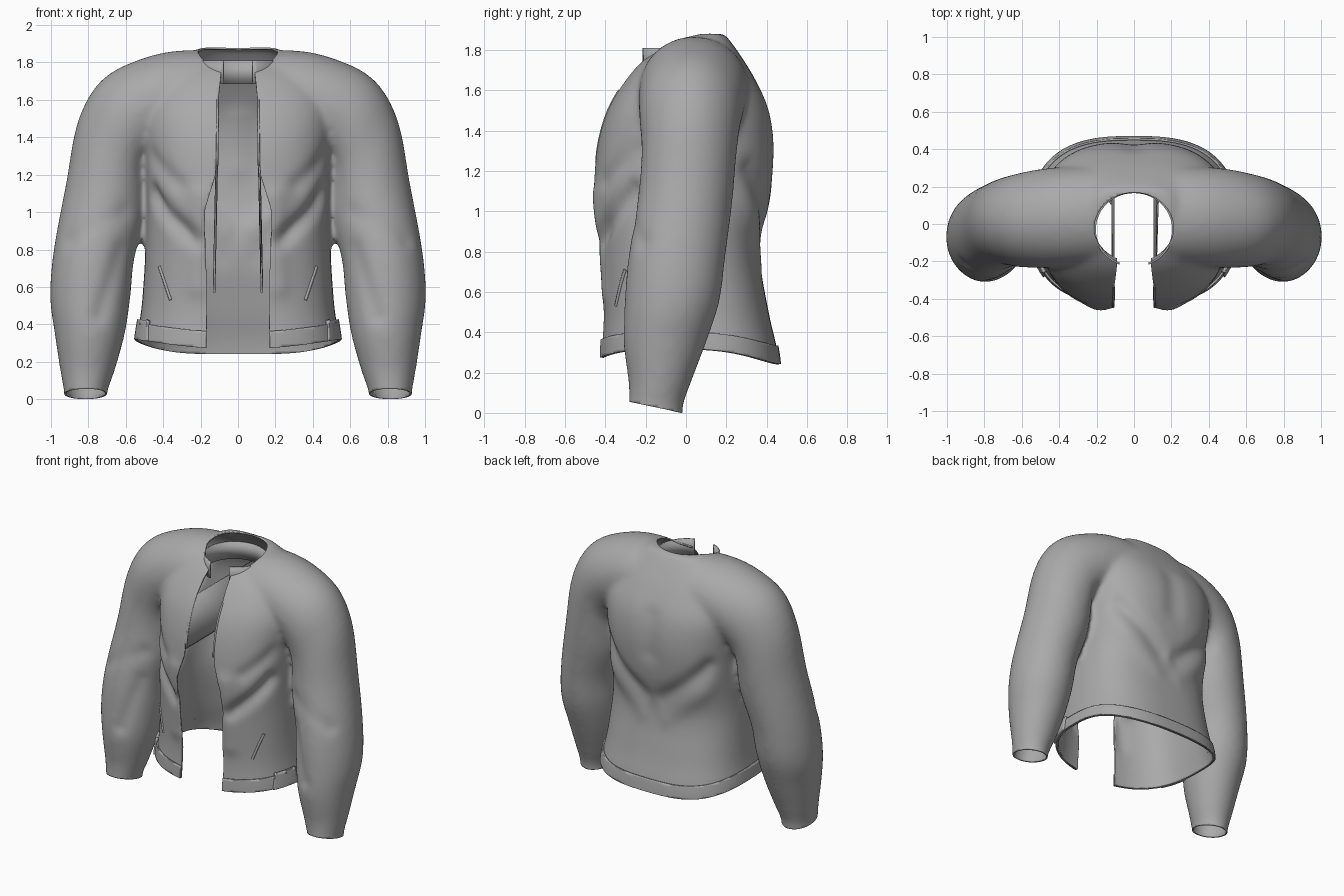
import bpy
import bmesh
from math import cos, sin, pi, exp, copysign
from mathutils import Vector
from mathutils.bvhtree import BVHTree
from mathutils.geometry import intersect_point_line

if "Cube" in bpy.data.objects:
    bpy.data.objects.remove(bpy.data.objects["Cube"])

# one plain grey for the whole garment
GREY = (0.4, 0.4, 0.4, 1)
cloth = bpy.data.materials.new("grey cloth")
cloth.use_nodes = True
cloth.diffuse_color = GREY
cloth.node_tree.nodes["Principled BSDF"].inputs["Base Color"].default_value = GREY


def add_object(name, data):
    obj = bpy.data.objects.new(name, data)
    bpy.context.collection.objects.link(obj)
    data.materials.clear()
    data.materials.append(cloth)
    return obj


def mesh_object(name, bm, thickness=0, offset=-1):
    mesh = bpy.data.meshes.new(name)
    bm.to_mesh(mesh)
    obj = add_object(name, mesh)
    if thickness:
        mod = obj.modifiers.new("thickness", 'SOLIDIFY')
        mod.thickness, mod.offset = thickness, offset
    bpy.ops.object.select_all(action='DESELECT')
    obj.select_set(True)
    bpy.context.view_layer.objects.active = obj
    bpy.ops.object.shade_smooth_by_angle(angle=0.8)
    return obj


def tube(name, points, radius):
    curve = bpy.data.curves.new(name, 'CURVE')
    curve.dimensions = '3D'
    curve.bevel_depth, curve.bevel_resolution = radius, 1
    curve.use_fill_caps = True
    spline = curve.splines.new('POLY')
    spline.points.add(len(points) - 1)
    for point, co in zip(spline.points, points):
        point.co = (*co, 1)
    add_object(name, curve)


def loft(bm, rings):
    rows = [[bm.verts.new(co) for co in ring] for ring in rings]
    n = len(rows[0])
    faces = [bm.faces.new(rows[0]), bm.faces.new(rows[-1])]
    for a, b in zip(rows, rows[1:]):
        for i in range(n):
            j = (i + 1) % n
            faces.append(bm.faces.new((a[i], a[j], b[j], b[i])))
    bmesh.ops.recalc_face_normals(bm, faces=faces)


def smooth_rows(rows, steps=4):
    # fill in sections between the given ones along a smooth spline
    result = []
    for i in range(len(rows) - 1):
        group = rows[max(i - 1, 0)], rows[i], rows[i + 1], rows[min(i + 2, len(rows) - 1)]
        for t in (k / steps for k in range(steps)):
            result.append([b + t / 2 * (c - a + t * (2 * a - 5 * b + 4 * c - d
                                                     + t * (3 * (b - c) + d - a)))
                           for a, b, c, d in zip(*group)])
    return result + [rows[-1]]


def lerp_table(table, z):
    for (z0, a), (z1, b) in zip(table, table[1:]):
        if z <= z1:
            return a + (b - a) * max(0, (z - z0) / (z1 - z0))
    return table[-1][1]


ANGLES = [2 * pi * i / 48 for i in range(48)]

# torso sections: height, half width, front y, back y
TORSO = [(.12, .55, -.425, .47), (.3, .545, -.425, .455), (.5, .515, -.415, .41),
         (.8, .495, -.43, .365), (1.05, .49, -.46, .415), (1.3, .5, -.445, .44),
         (1.5, .51, -.39, .415), (1.65, .47, -.3, .345), (1.75, .38, -.21, .285),
         (1.83, .28, -.09, .23), (1.88, .2, 0, .19)]
# sleeve sections: under point x z, upper point x z, centre y, half depth
SLEEVE = [(0, 1.35, 0, 1.85, .05, .27), (.3, 1.35, .3, 1.865, .04, .27),
          (.45, 1.3, .53, 1.815, .03, .265), (.5, 1.2, .73, 1.705, .02, .25),
          (.49, 1.08, .855, 1.49, .015, .235), (.5, .95, .92, 1.15, -.005, .235),
          (.555, .75, .985, .8, -.045, .24), (.575, .55, 1.005, .55, -.07, .235),
          (.605, .35, .98, .35, -.105, .205), (.66, .15, .95, .15, -.13, .155),
          (.7, .03, .93, .03, -.15, .135), (.7, -.1, .93, -.1, -.15, .135)]


def torso_ring(z, w, front, back):
    mid, half = (front + back) / 2, (back - front) / 2
    square = lambda v: copysign(abs(v) ** 0.74, v)
    return [(w * square(cos(a)), mid + half * square(sin(a)), z) for a in ANGLES]


def sleeve_ring(side, x0, z0, x1, z1, y, depth):
    low, high = Vector((x0, y, z0)), Vector((x1, y, z1))
    mid, half = (low + high) / 2, (high - low) / 2
    ring = [mid + half * cos(a) + Vector((0, depth * sin(a), 0)) for a in ANGLES]
    return [(side * p.x, p.y, p.z) for p in ring]


# solid body and sleeves fused into one skin
bm = bmesh.new()
loft(bm, [torso_ring(*row) for row in smooth_rows(TORSO)])
for side in (-1, 1):
    loft(bm, [sleeve_ring(side, *row) for row in smooth_rows(SLEEVE)])
base = mesh_object("base_form", bm)
remesh = base.modifiers.new("fuse", 'REMESH')
remesh.mode, remesh.voxel_size = 'VOXEL', 0.018
fused = bpy.data.meshes.new_from_object(
    base.evaluated_get(bpy.context.evaluated_depsgraph_get()))
bpy.data.objects.remove(base)
bm = bmesh.new()
bm.from_mesh(fused)
for _ in range(6):
    bmesh.ops.smooth_vert(bm, verts=bm.verts, factor=0.5,
                          use_axis_x=True, use_axis_y=True, use_axis_z=True)
bm.normal_update()

# cloth folds: start, end, depth (negative is a ridge), width
FOLDS = [((.47, -.27, 1.1), (.24, -.44, .85), .035, .05),
         ((.48, -.27, 1.3), (.32, -.4, 1.15), .015, .05),
         ((.2, -.45, 1.08), (.22, -.42, .6), -.015, .06),
         ((.42, .33, 1.2), (.08, .42, .9), .025, .06),
         ((.45, .32, 1.05), (.1, .4, .76), -.01, .06),
         ((0, .43, 1.25), (0, .43, 1.5), .015, .08),
         ((.62, -.2, 1.0), (.9, -.22, .85), .01, .05),
         ((.65, -.2, .8), (.74, -.3, .45), .015, .05)]
moves = []
for v in bm.verts:
    p, push = Vector((abs(v.co.x), v.co.y, v.co.z)), 0
    for a, b, depth, width in FOLDS:
        a, b = Vector(a), Vector(b)
        t = min(1, max(0, intersect_point_line(p, a, b)[1]))
        push -= depth * exp(-((p - a.lerp(b, t)).length / width) ** 2)
    moves.append((v, v.normal * push))
for v, move in moves:
    v.co += move

# openings: each rule is negative where cloth is cut away
GAP = [(.25, .17), (.6, .165), (.9, .18), (1.02, .175), (1.2, .12), (1.6, .105), (1.75, .09)]


def hem(p):
    u = abs(p.x) / .54
    return .255 - .03 * p.y + .06 * u ** (4 if p.y > 0 else 2)


def bottom(p):
    return p.z - (hem(p) if abs(p.x) < .58 else -.004 - .21 * p.y)


def neck(p):
    return max(((p.x / .212) ** 2 + ((p.y + .02) / .188) ** 2) ** 0.5 - 1, 1.5 - p.z)


def front_gap(p):
    return max(abs(p.x) - lerp_table(GAP, p.z), p.y + .05)


def band(p):
    return p.z - hem(p) - .09 if abs(p.x) < .58 else 1


def tab(p):
    return max(p.z - hem(p) - .11, .47 - abs(p.x), abs(p.x) - .565, abs(p.y + .2) - .1)


def cut(rule):
    # score a clean edge line where the rule changes sign
    made = []
    for e in list(bm.edges):
        a, b = (rule(v.co) for v in e.verts)
        if a * b < 0:
            made.append(bmesh.utils.edge_split(e, e.verts[0], a / (a - b))[1])
    bmesh.ops.connect_verts(bm, verts=made)


def drop_faces(mesh, test):
    doomed = [f for f in mesh.faces if test(f.calc_center_median())]
    bmesh.ops.delete(mesh, geom=doomed, context='FACES')


for rule in (bottom, neck, front_gap):
    cut(rule)
    drop_faces(bm, lambda p: rule(p) < 0)
for rule in (band, tab):
    cut(rule)
bm.normal_update()
mesh_object("jacket_shell", bm, thickness=.01)
surface = BVHTree.FromBMesh(bm)


def front_point(x, z):
    hit = surface.ray_cast(Vector((x, -2, z)), Vector((0, 1, 0)))[0]
    return Vector((x, hit.y, z))


# raised hem band and side tabs taken from the shell
for name, rule, thickness in (("hem_band", band, .01), ("hem_tabs", tab, .02)):
    part = bm.copy()
    drop_faces(part, lambda p: rule(p) > 0)
    mesh_object(name, part, thickness=thickness, offset=1)

# stand collar, open at the front
collar = bmesh.new()
rows = []
for i in range(49):
    a = -pi / 2 + .38 + (2 * pi - .76) * i / 48
    x, y = .214 * cos(a), .203 * sin(a) - .028
    rows.append([collar.verts.new((x, y, z)) for z in (1.685, 1.81)])
for a, b in zip(rows, rows[1:]):
    collar.faces.new((a[0], b[0], b[1], a[1]))
mesh_object("collar", collar, thickness=.01)

# zip edges, inner facings and slanted pockets on both sides
for side, label in ((1, "left"), (-1, "right")):
    edge = []
    for i in range(8):
        z = 1.6 - .05 * i
        y = front_point(side * (lerp_table(GAP, z) + .015), z).y
        edge.append(Vector((side * (.108 + .004 * i / 7), y, z)))
    edge += [Vector((side * .114, .1, 1.25)), Vector((side * .128, .12, .57))]
    tube(label + "_zip", edge, .007)
    facing = bmesh.new()
    outline = edge + [Vector((side * .128, .36, .57)), Vector((side * .108, .36, 1.6))]
    facing.faces.new([facing.verts.new(p) for p in outline])
    bmesh.ops.triangulate(facing, faces=facing.faces)
    mesh_object(label + "_facing", facing, thickness=.008, offset=0)
    slant = [front_point(side * (.42 - .01 * i), .71 - .03 * i) for i in range(7)]
    tube(label + "_pocket", slant, .009)
